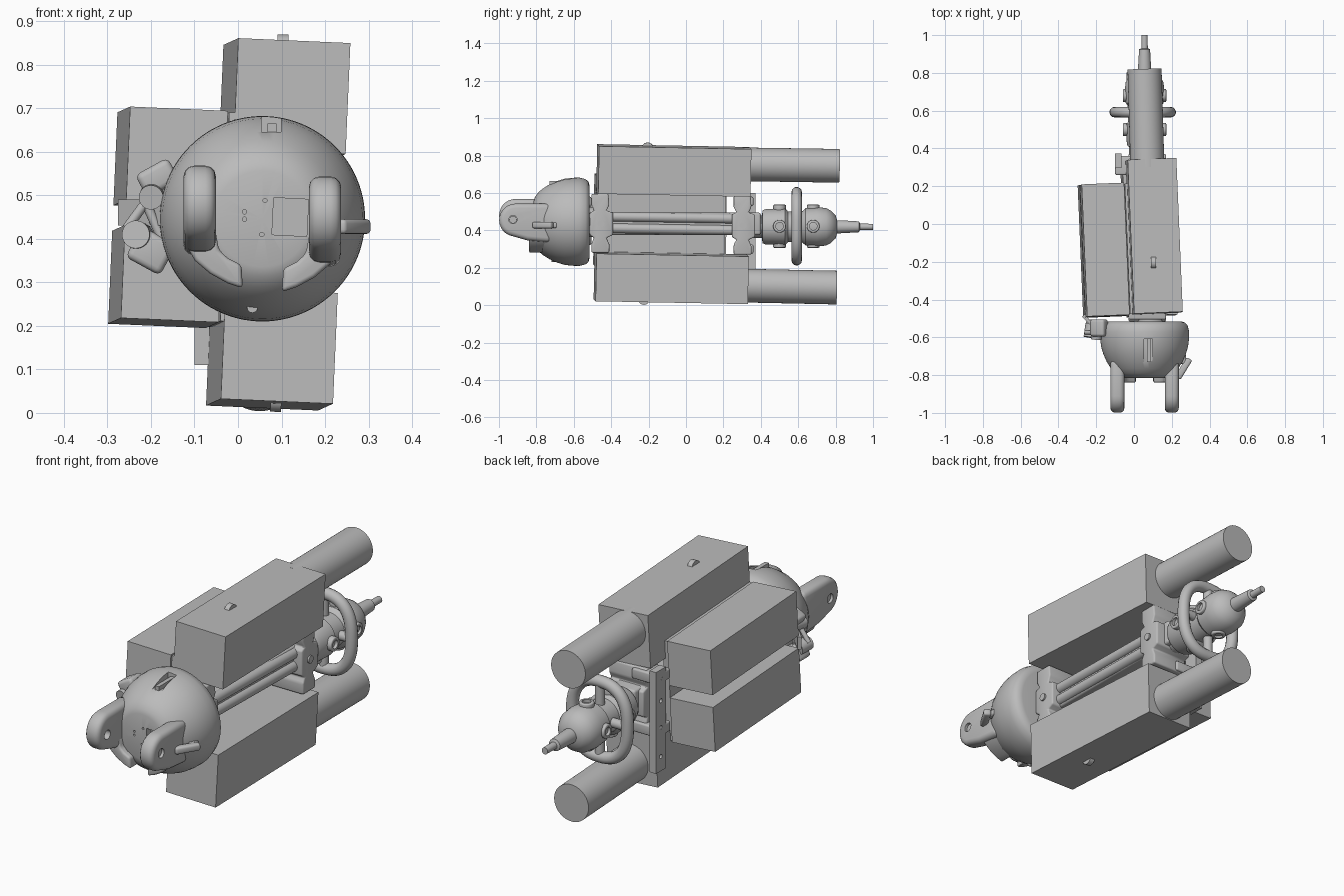
import bpy, bmesh, math
from mathutils import Vector, Matrix

cube = bpy.data.objects.get("Cube")
if cube:
    bpy.data.objects.remove(cube, do_unlink=True)

grey = bpy.data.materials.new("plain grey")
grey.use_nodes = True
grey.diffuse_color = (0.5, 0.5, 0.5, 1)
grey.node_tree.nodes["Principled BSDF"].inputs["Base Color"].default_value = (0.5, 0.5, 0.5, 1)

# Slightly tilted frame shared by the payload boxes and cylinders
BACK = Vector((-0.042, 1, -0.019)).normalized()
SIDE = BACK.cross(Vector((0.044, 0, 1))).normalized()
UP = SIDE.cross(BACK)
TILT = Matrix((SIDE, BACK, UP)).transposed()
AXIS_X = 0.056


def activate(ob):
    bpy.ops.object.select_all(action='DESELECT')
    ob.select_set(True)
    bpy.context.view_layer.objects.active = ob


def finish(name, bm, bevel=0):
    bmesh.ops.recalc_face_normals(bm, faces=bm.faces)
    me = bpy.data.meshes.new(name)
    bm.to_mesh(me)
    bm.free()
    me.materials.append(grey)
    ob = bpy.data.objects.new(name, me)
    bpy.context.collection.objects.link(ob)
    activate(ob)
    if bevel:
        mod = ob.modifiers.new("bevel", 'BEVEL')
        mod.width, mod.segments, mod.limit_method = bevel, 3, 'ANGLE'
        bpy.ops.object.modifier_apply(modifier="bevel")
    bpy.ops.object.shade_smooth_by_angle(angle=math.radians(35))
    return ob


def block(name, centre, size, rot=None, bevel=0):
    bm = bmesh.new()
    m = Matrix.Translation(centre)
    if rot is not None:
        m = m @ rot.to_4x4()
    bmesh.ops.create_cube(bm, size=1, matrix=m @ Matrix.Diagonal((*size, 1)))
    return finish(name, bm, bevel)


def rod(name, a, b, r, r2=None, bevel=0, sides=40):
    a, b = Vector(a), Vector(b)
    bm = bmesh.new()
    q = (b - a).to_track_quat('Z', 'Y').to_matrix().to_4x4()
    bmesh.ops.create_cone(bm, cap_ends=True, segments=sides, radius1=r, radius2=r if r2 is None else r2,
                          depth=(b - a).length, matrix=Matrix.Translation((a + b) / 2) @ q)
    return finish(name, bm, bevel)


def prism(name, pts, axis, lo, hi, bevel=0):
    """Extrude a (y, z) outline along x, or an (x, z) outline along y."""
    bm = bmesh.new()
    place = (lambda p: (lo, *p)) if axis == 'x' else (lambda p: (p[0], lo, p[1]))
    face = bm.faces.new([bm.verts.new(place(p)) for p in pts])
    out = bmesh.ops.extrude_face_region(bm, geom=[face])
    step = Vector((hi - lo, 0, 0)) if axis == 'x' else Vector((0, hi - lo, 0))
    bmesh.ops.translate(bm, vec=step, verts=[v for v in out['geom'] if isinstance(v, bmesh.types.BMVert)])
    return finish(name, bm, bevel)


def lathe(name, profile, z, steps=64):
    """Spin (y, radius) points around the long axis."""
    bm = bmesh.new()
    vs = [bm.verts.new((AXIS_X, y, z + r)) for y, r in profile]
    es = [bm.edges.new(p) for p in zip(vs, vs[1:])]
    bmesh.ops.spin(bm, geom=vs + es, cent=(AXIS_X, 0, z), axis=(0, 1, 0), angle=math.tau, steps=steps)
    bmesh.ops.remove_doubles(bm, verts=bm.verts, dist=1e-4)
    return finish(name, bm)


def cut(ob, cutter):
    activate(ob)
    mod = ob.modifiers.new("cut", 'BOOLEAN')
    mod.operation, mod.object, mod.solver = 'DIFFERENCE', cutter, 'EXACT'
    bpy.ops.object.modifier_apply(modifier="cut")
    bpy.data.objects.remove(cutter, do_unlink=True)
    bpy.ops.object.shade_smooth_by_angle(angle=math.radians(35))


# Payload boxes, placed by the centre of their front face
def payload(name, front, size):
    block(name, Vector(front) + BACK * size[1] / 2, size, TILT)


payload("upper_box", (0.124, -0.472, 0.728), (0.258, 0.815, 0.255))
payload("lower_box", (0.095, -0.486, 0.154), (0.258, 0.815, 0.255))
payload("upper_side_box", (-0.14, -0.487, 0.592), (0.225, 0.7, 0.214))
payload("lower_side_box", (-0.152, -0.49, 0.32), (0.225, 0.7, 0.214))
payload("side_panel", (-0.018, -0.48, 0.45), (0.025, 0.69, 0.48))

# Rear cylinders and small lugs on the boxes
for part, a, b in (("upper", (0.071, 0.3, 0.753), (0.056, 0.82, 0.745)),
                   ("lower", (0.067, 0.29, 0.105), (0.05, 0.805, 0.094))):
    rod(part + "_cylinder", a, b, 0.09, sides=64)
rod("top_lug", (0.09, -0.205, 0.838), (0.115, -0.205, 0.837), 0.032)
rod("bottom_lug", (0.075, -0.225, 0.033), (0.1, -0.225, 0.032), 0.03)

# Central beam and rails
block("central_beam", (0.06, -0.06, 0.435), (0.13, 0.92, 0.12), bevel=0.012)
for i, z in enumerate((0.47, 0.408)):
    for x in (0.0, 0.12):
        rod(f"rail_{i}", (x, -0.44, z + 0.004), (x, 0.3, z - 0.008), 0.026)
rod("neck", (AXIS_X + 0.03, -0.54, 0.445), (AXIS_X + 0.03, -0.46, 0.445), 0.08)

# Clamp brackets around the beam, with a bolt on the outer face
clamp = [(-0.05, 0.16), (0.04, 0.16), (0.045, 0.1), (0.03, 0.07), (0.065, 0.06), (0.065, -0.06),
         (0.03, -0.075), (0.045, -0.11), (0.045, -0.155), (-0.05, -0.155), (-0.05, -0.1),
         (-0.035, -0.075), (-0.06, -0.06), (-0.06, 0.06), (-0.035, 0.07), (-0.05, 0.1)]
for part, y, z in (("front", -0.455, 0.435), ("rear", 0.305, 0.425)):
    prism(part + "_clamp", [(y + p, z + q) for p, q in clamp], 'x', -0.03, 0.17, 0.008)
    rod(part + "_clamp_bolt", (0.165, y, z), (0.178, y, z), 0.018)
block("clamp_top_arm", (-0.03, 0.31, 0.555), (0.14, 0.1, 0.05), bevel=0.008)
block("clamp_lower_arm", (-0.03, 0.31, 0.3), (0.14, 0.1, 0.05), bevel=0.008)

# Upright rear plate with bolt holes
plate = block("rear_upright_plate", (-0.083, 0.335, 0.355), (0.035, 0.075, 0.49))
for z in (0.18, 0.32, 0.45, 0.56):
    cut(plate, rod("cutter", (-0.2, 0.335, z), (0, 0.335, z), 0.01, sides=16))

# Rounded nose dome with recesses
dome = lathe("nose_dome", [(-0.515, 0), (-0.515, 0.19), (-0.521, 0.213), (-0.537, 0.228), (-0.57, 0.236),
                           (-0.61, 0.235), (-0.65, 0.23), (-0.69, 0.218), (-0.73, 0.2), (-0.765, 0.178),
                           (-0.79, 0.157), (-0.808, 0.132), (-0.815, 0.11), (-0.815, 0)], 0.446, 96)
cut(dome, block("cutter", (0.076, -0.675, 0.68), (0.045, 0.13, 0.07)))
cut(dome, block("cutter", (0.12, -0.82, 0.45), (0.08, 0.08, 0.085), Matrix.Rotation(0.05, 3, 'Y')))
for x, z, r in ((0.015, 0.462, 0.005), (0.015, 0.445, 0.005), (0.062, 0.488, 0.005), (0.055, 0.41, 0.005)):
    cut(dome, rod("cutter", (x, -0.85, z), (x, -0.79, z), r, sides=16))
rod("dome_pin", (0.033, -0.72, 0.242), (0.033, -0.66, 0.242), 0.012)
block("recess_bar", (0.078, -0.67, 0.655), (0.02, 0.12, 0.02))

# Pair of lug ears, each with a pin hole and a curved foot
for part, side, drop in (("right", -1, 0), ("left", 1, 0.025)):
    tip = [(-0.911 + 0.088 * math.cos(t), 0.48 - drop + 0.088 * math.sin(t))
           for t in (math.radians(90 + 13 * k) for k in range(13))]
    outline = tip + [(-0.85, 0.372 - drop), (-0.72, 0.36 - drop), (-0.72, 0.568 - drop)]
    x = AXIS_X + side * 0.144
    ear = prism(part + "_ear", outline, 'x', x - 0.037, x + 0.037, 0.024)
    cut(ear, rod("cutter", (x - 0.1, -0.925, 0.47 - drop / 2), (x + 0.1, -0.925, 0.47 - drop / 2), 0.022))
    rod(part + "_ear_boss", (x + side * 0.02, -0.925, 0.47 - drop / 2),
        (x + side * 0.025, -0.925, 0.47 - drop / 2), 0.02)
    foot = [(0.182, 0.42), (0.175, 0.385), (0.155, 0.35), (0.12, 0.32), (0.08, 0.298), (0.045, 0.286),
            (0.048, 0.34), (0.08, 0.356), (0.1, 0.375), (0.108, 0.42)]
    prism(part + "_foot", [(AXIS_X + side * p, q - drop / 3) for p, q in foot], 'y', -0.84, -0.66, 0.01)

# Side hook on the dome
block("side_hook", (0.262, -0.765, 0.428), (0.035, 0.12, 0.034), Matrix.Rotation(-0.55, 3, 'Z'), 0.01)
block("side_hook_base", (0.24, -0.715, 0.428), (0.07, 0.05, 0.03), bevel=0.008)

# Twin lamp assembly beside the dome
block("upper_lamp_housing", (-0.185, -0.55, 0.54), (0.085, 0.09, 0.06), Matrix.Rotation(-0.5, 3, 'Y'), 0.014)
block("lower_lamp_housing", (-0.2, -0.55, 0.372), (0.09, 0.09, 0.08), Matrix.Rotation(0.5, 3, 'Y'), 0.014)
rod("upper_lamp", (-0.195, -0.53, 0.505), (-0.2, -0.61, 0.495), 0.028)
rod("lower_lamp", (-0.225, -0.53, 0.405), (-0.235, -0.6, 0.41), 0.032)
for i, (a, b) in enumerate((((-0.255, 0.425), (-0.2, 0.5)), ((-0.175, 0.4), (-0.215, 0.49)),
                            ((-0.16, 0.37), (-0.165, 0.52)))):
    rod(f"lamp_strut_{i}", (a[0], -0.575, a[1]), (b[0], -0.575, b[1]), 0.011, sides=16)
block("lamp_arm", (-0.21, -0.545, 0.46), (0.17, 0.018, 0.06), Matrix.Rotation(-0.8, 3, 'Z'))

# Tail body, stepped down to a thin tip
TAIL_Z = 0.422
lathe("tail_body", [(0.36, 0), (0.36, 0.06), (0.405, 0.06), (0.41, 0.088), (0.425, 0.094), (0.53, 0.098),
                    (0.545, 0.082), (0.62, 0.082), (0.64, 0.1), (0.7, 0.105), (0.75, 0.1), (0.775, 0.086),
                    (0.8, 0.062), (0.808, 0.035), (0.82, 0.035), (0.925, 0.029), (0.93, 0.017),
                    (1.0, 0.016), (1.0, 0)], TAIL_Z - 0.003, 48)
for y in (0.5, 0.68):
    for k in range(4):
        d = Vector((math.cos(k * math.pi / 2), 0, math.sin(k * math.pi / 2)))
        c = Vector((AXIS_X, y, TAIL_Z))
        port = rod("tail_port", c + d * 0.08, c + d * 0.115, 0.034, bevel=0.005)
        cut(port, rod("cutter", c + d * 0.1, c + d * 0.13, 0.02))

# Oval guard ring with spokes
curve = bpy.data.curves.new("ring_path", 'CURVE')
curve.dimensions = '3D'
curve.bevel_depth, curve.bevel_resolution = 0.028, 5
spline = curve.splines.new('POLY')
N = 64
spline.points.add(N - 1)
spline.use_cyclic_u = True
for i, p in enumerate(spline.points):
    c, s = math.cos(math.tau * i / N), math.sin(math.tau * i / N)
    p.co = (0.046 + 0.148 * math.copysign(abs(c) ** 0.8, c), 0.592,
            TAIL_Z + 0.182 * math.copysign(abs(s) ** 0.8, s), 1)
ring = bpy.data.objects.new("guard_ring", curve)
bpy.context.collection.objects.link(ring)
activate(ring)
bpy.ops.object.convert(target='MESH')
ring = bpy.context.object
ring.data.materials.clear()
ring.data.materials.append(grey)
bpy.ops.object.shade_smooth_by_angle(angle=math.radians(60))
rod("ring_spoke_across", (-0.1, 0.592, TAIL_Z), (0.19, 0.592, TAIL_Z), 0.022)
rod("ring_spoke_upright", (0.046, 0.592, TAIL_Z - 0.18), (0.046, 0.592, TAIL_Z + 0.18), 0.022)
